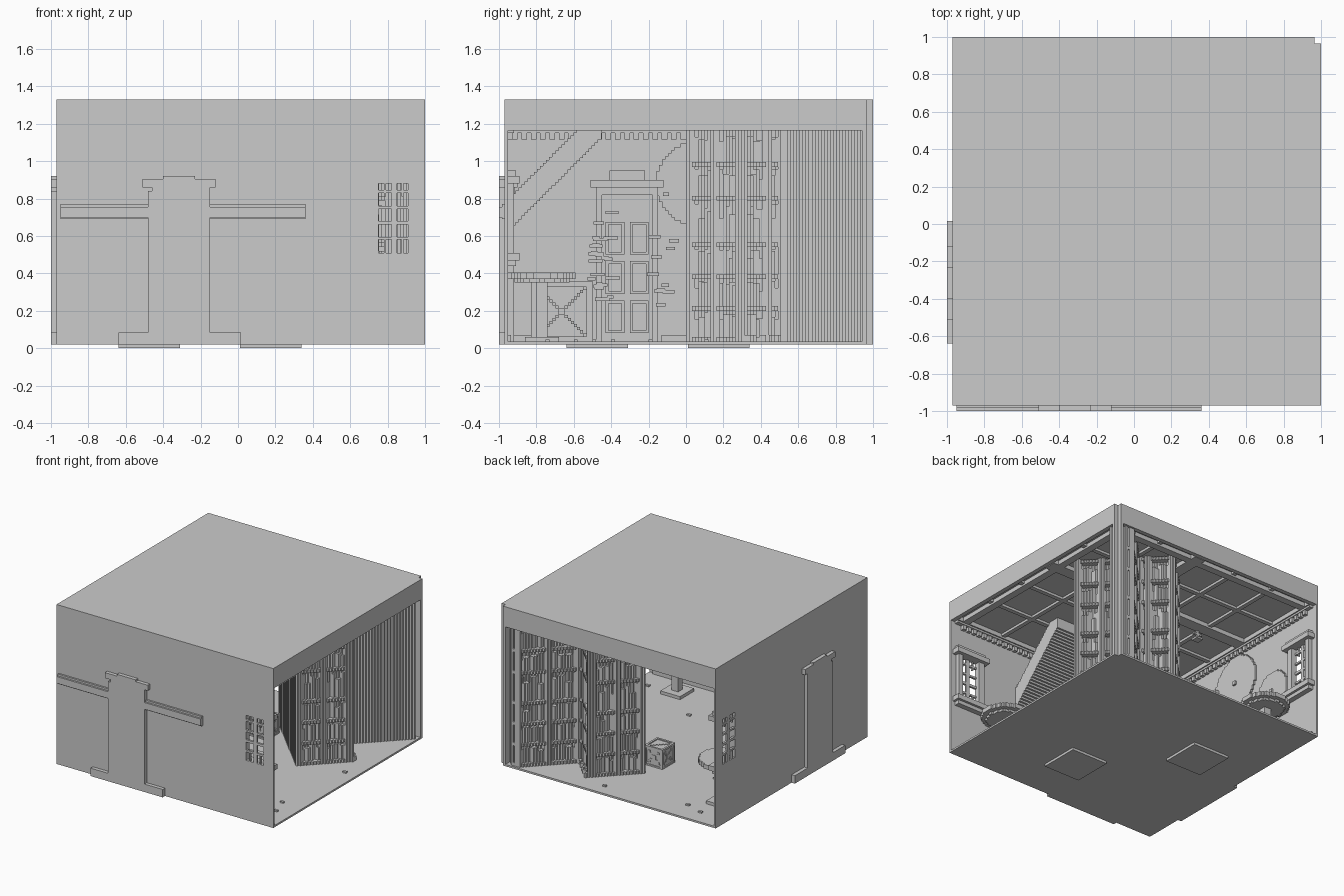
import bpy, bmesh, math, random

if "Cube" in bpy.data.objects:
    bpy.data.objects.remove(bpy.data.objects["Cube"])
random.seed(4)
V = 0.0164  # block size of the stepped surfaces


def part(name, boxes):
    """One object from boxes (x0, x1, y0, y1, z0, z1)."""
    bm = bmesh.new()
    for x0, x1, y0, y1, z0, z1 in boxes:
        v = [bm.verts.new((x, y, z)) for z in (z0, z1)
             for x, y in ((x0, y0), (x1, y0), (x1, y1), (x0, y1))]
        for f in ((3, 2, 1, 0), (4, 5, 6, 7), (0, 1, 5, 4), (1, 2, 6, 5), (2, 3, 7, 6), (3, 0, 4, 7)):
            bm.faces.new([v[i] for i in f])
    me = bpy.data.meshes.new(name)
    bm.to_mesh(me)
    bm.free()
    ob = bpy.data.objects.new(name, me)
    bpy.context.collection.objects.link(ob)
    return ob


def swap(boxes):
    """Mirror over the room's diagonal (x <-> y)."""
    return [(b[2], b[3], b[0], b[1], b[4], b[5]) for b in boxes]


def both(name, boxes):
    part("front_" + name, boxes)
    part("left_" + name, swap(boxes))


def diag(s0, s1, d0, d1, z0, z1):
    """Stepped box turned 45 degrees: s = x + y, d = x - y."""
    out = []
    for i in range(math.floor((s0 - d1) / 2 / V), math.ceil((s1 - d0) / 2 / V) + 1):
        y = (i + .5) * V
        a = round(max(s0 - y, d0 + y) / V) * V
        b = min(round(min(s1 - y, d1 + y) / V) * V, .985)
        if b - a > V / 2 and y < .98:
            out.append((a, b, i * V, (i + 1) * V, z0, z1))
    return out


# floor, roof slab, headers over the two open sides, feet
E = .97
part("floor", [(-E, .965, -E, 1, .02, .035), (.965, 1, -E, .965, .02, .035)])
part("roof", [(-E, .965, -E, 1, 1.2, 1.33), (.965, 1, -E, .965, 1.2, 1.33)])
part("headers", [(-E, .965, .965, 1, 1.165, 1.2), (.965, 1, -E, .965, 1.165, 1.2)])
part("corner_post", [(.94, .965, .94, 1, .03, 1.2), (.965, 1, .94, .965, .03, 1.2)])
part("feet", [(.01, .34, -.64, -.31, 0, .02), (-.64, -.31, .01, .34, 0, .02)])

# walls with a barred window opening
w0, w1 = -E, -.953
rows = [.51, .58, .595, .66, .68, .745, .76, .83, .845, .88]
wall = [(-E, .75, w0, w1, .02, 1.2), (.91, 1, w0, w1, .02, 1.2),
        (.75, .91, w0, w1, .02, .51), (.75, .91, w0, w1, .88, 1.2),
        (.82, .85, w0, w1, .51, .88)]
wall += [(.75, .91, w0, w1, rows[i], rows[i + 1]) for i in (1, 3, 5, 7)]
wall += [(x, x + .01, w0, w1, z, z + .07) for x in (.78, .875) for z in (.51, .81)]
both("wall", wall)
both("window_frame", [(.7, .75, w1, -.92, .5, .9), (.91, .95, w1, -.92, .5, .9),
                      (.67, .98, w1, -.89, .88, .92), (.69, .96, w1, -.91, .92, .95),
                      (.67, .98, w1, -.89, .47, .51), (.69, .96, w1, -.91, .44, .47)])

# relief of the doorway on the outside
o0, o1 = -1, -.97
both("outer_doorway", [(-.48, -.15, o0, o1, .02, .84), (-.46, -.15, o0, o1, .84, .86),
                       (-.51, -.12, o0, o1, .86, .905), (-.4, -.23, o0, o1, .905, .92),
                       (-.64, .015, o0, o1, .02, .085)])
part("outer_band", [(a, b, y, o1, z0, z1) for a, b in ((-.95, -.48), (-.15, .36))
                    for y, z0, z1 in ((-.985, .69, .77), (-1, .7, .755))])

# door on the inside
door = [(-.48, -.45, w1, -.92, .03, .84), (-.18, -.15, w1, -.92, .03, .84),
        (-.51, -.12, w1, -.9, .86, .9), (-.48, -.15, w1, -.915, .82, .86),
        (-.41, -.22, w1, -.91, .9, .95), (-.45, -.18, w1, -.945, .03, .82)]
for x in (-.43, -.3):
    for z in (.08, .29, .5):
        a, b, c = x, x + .1, z + .16
        door += [(a, b, w1, -.93, z, z + .015), (a, b, w1, -.93, c, c + .015),
                 (a, a + .015, w1, -.93, z, c), (b - .015, b, w1, -.93, z, c)]
both("door", door)

# ivy strips around the door
ivy = []
for _ in range(34):
    x = random.choice((-.47, -.15)) + random.uniform(-.06, .06)
    z = random.uniform(.2, .84)
    ivy.append((x, x + random.uniform(.03, .08), w1, -.9, z, z + .017))
part("ivy", swap(ivy))

# crown moulding with dentils, skirting
crown = [(-E, .96, w1, -.92, 1.15, 1.2)]
crown += [(-.93 + i * .05, -.9 + i * .05, w1, -.925, 1.115, 1.15) for i in range(37)]
both("crown", crown)
both("skirting", [(-E, -.5, w1, -.935, .03, .07), (-.13, .96, w1, -.935, .03, .07)])

# coffered ceiling
beams = []
for i in range(6):
    a = -.94 + i * .365
    w = .06 if i in (0, 5) else (.1 if i == 3 else .035)
    beams.append((a - w / 2, a + w / 2, -.95, .96, 1.165 if w > .04 else 1.18, 1.2))
beams = [(max(b[0], -.95), min(b[1], .96)) + b[2:] for b in beams]
part("ceiling_beams", beams + swap(beams))
part("ceiling_hook", [(-.54, -.52, .1, .12, 1.1, 1.2), (-.57, -.49, .1, .12, 1.13, 1.145),
                      (-.56, -.5, .08, .14, 1.09, 1.105)])

# corner bookcase, turned 45 degrees, with a wall out to the corner post
part("bookcase_core", diag(.54, 1.08, -.49, .49, .03, 1.2))
part("corner_wall", diag(1.06, 1.88, -.085, .085, .03, 1.2))
levels = [.035, .2, .37, .54, .79, .97, 1.165]
shelves, books = [], []
for z in levels:
    shelves += diag(.54, 1.14, -.54, .54, z, z + .025)
    shelves += diag(1.12, 1.86, -.15, .05, z, z + .025)
for s, d in ((1.1, .5), (1.1, .25), (1.1, -.25), (1.1, -.5), (.57, .5), (.57, -.5),
             (.83, .5), (.83, -.5), (1.1, .1), (1.1, -.15)):
    shelves += diag(s - .035, s + .035, d - .035, d + .035, .03, 1.2)
for s in (1.18, 1.5, 1.82):
    shelves += diag(s - .03, s + .03, -.15, .05, .03, 1.2)
for lo, hi in zip(levels, levels[1:]):
    for k in range(9):
        h = lo + (hi - lo) * random.uniform(.6, .95)
        p = random.choice((0, .033))
        for side in (-1, 1):  # front halves and the two ends
            d = side * (.13 + k * .042)
            books += diag(1.06, 1.1 + p / 2, d - .02, d + .02, lo, h)
            s = .6 + k * .055
            e = sorted((side * .45, side * (.5 + p / 2)))
            books += diag(s - .025, s + .02, e[0], e[1], lo, h)
        s = 1.2 + k * .075
        books += diag(s - .03, s + .03, -.12 - p / 2, -.05, lo, h)
part("shelves", shelves)
part("books", books)
part("bookcase_feet", [b for i in range(13)
                       for b in diag(1.1, 1.17, -.54 + i * .085, -.5 + i * .085, .03, .07)])

# sloping stepped flue running up from the front wall
n = 30
part("flue", [(0, .37, -.945 + i * V, -.945 + (i + 1) * V, .64 + i * V, min(.81 + i * V, 1.2))
              for i in range(n)])


# crates with crossed planks
def crate(name, x, y, w):
    t = w * .1
    bs = [(x + t / 2, x + w - t / 2, y + t / 2, y + w - t / 2, .035, .03 + w - t / 2)]
    for a in (0, w - t):
        for b in (0, w - t):
            bs += [(x + a, x + a + t, y + b, y + b + t, .03, .03 + w),
                   (x, x + w, y + a, y + a + t, .03 + b, .03 + b + t),
                   (x + a, x + a + t, y, y + w, .03 + b, .03 + b + t)]
    m = max(8, round(w / V))
    for i in range(m):
        u = i * w / m
        q = w / m
        for z in (u, w - u - q):
            bs += [(x + t / 4, x + w - t / 4, y + u, y + u + q, .03 + z, .03 + z + q),
                   (x + u, x + u + q, y + t / 4, y + w - t / 4, .03 + z, .03 + z + q)]
        bs += [(x + u, x + u + q, y + u, y + u + q, .03 + w - t, .03 + w - t / 4)]
    part(name, bs)


crate("small_crate", -.07, .24, .165)
crate("large_crate", -.9, -.83, .33)


# round tables under the windows and dials on the left wall, both stepped
def disc(r):
    k = round(r / V)
    for i in range(-k, k):
        c = (i + .5) * V
        yield i * V, (i + 1) * V, round(math.sqrt(max(r * r - c * c, 0)) / V) * V


table = [(.62 + a, .62 + b, -.77 - h, -.77 + h, .37, .405) for a, b, h in disc(.18)]
table += [(.62 + a, .62 + b, -.77 - h, -.77 + h, .35, .37) for a, b, h in disc(.14)]
table += [(.59, .65, -.8, -.74, .03, .36), (.53, .71, -.86, -.68, .03, .06)]
both("round_table", table)
for nm, cy, cz, r in (("large_dial", .07, .88, .23), ("small_dial", .5, .62, .17)):
    part(nm, [(w1, -.937, cy + a, cy + b, cz - h, cz + h) for a, b, h in disc(r)]
         + [(w1, -.92, cy - .015, cy + .015, cz - .015, cz + .015)])

# scraps on the floor
part("floor_scraps", [(x, x + .03, y, y + .02, .035, .047) for x, y in
                      ((.8, -.6), (.85, -.75), (.88, .1), (-.6, .8), (-.75, .85), (.1, .88),
                       (-.3, -.2), (-.5, .3), (-.1, -.4), (.3, -.5))])
